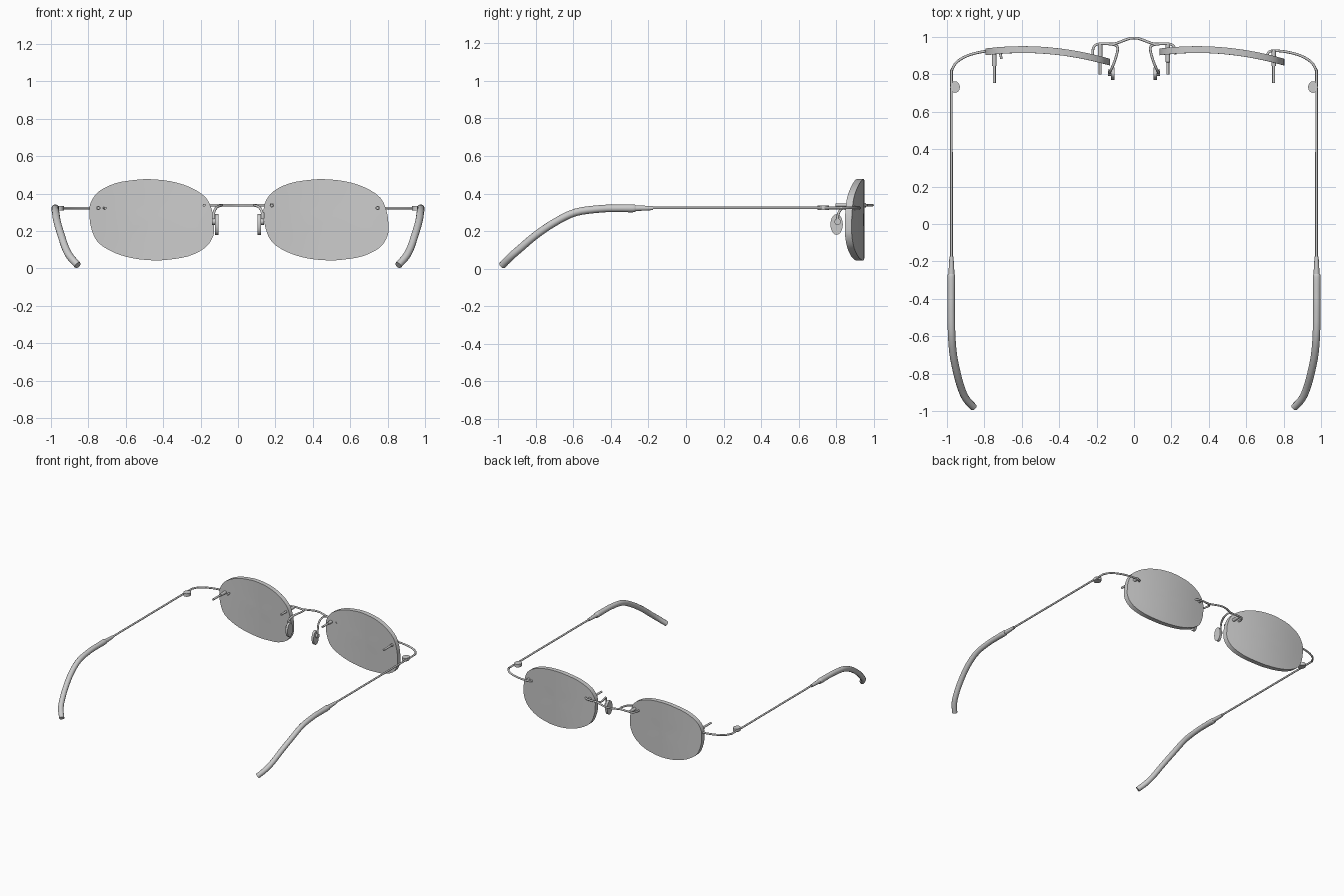
import bpy, bmesh, math
from mathutils import Vector

if "Cube" in bpy.data.objects:
    bpy.data.objects.remove(bpy.data.objects["Cube"])


def smooth_path(pts, n, cyclic=False):
    """Catmull-Rom interpolation through points of any dimension."""
    pts = [Vector(p) for p in pts]
    c, out = len(pts), []
    get = lambda i: pts[i % c] if cyclic else pts[max(0, min(c - 1, i))]
    for i in range(c if cyclic else c - 1):
        a, b, d, e = (get(i + k) for k in (-1, 0, 1, 2))
        for j in range(n):
            t = j / n
            out.append(0.5 * (2 * b + (d - a) * t + (2 * a - 5 * b + 4 * d - e) * t * t
                              + (3 * b - a - 3 * d + e) * t ** 3))
    return out if cyclic else out + [pts[-1]]


def activate(ob, angle=40):
    bpy.ops.object.select_all(action='DESELECT')
    ob.select_set(True)
    bpy.context.view_layer.objects.active = ob
    if ob.type == 'CURVE':
        bpy.ops.object.convert(target='MESH')
    bpy.ops.object.shade_smooth_by_angle(angle=math.radians(angle))


def tube(name, pts, n=4, res=3):
    """Round tube through (x, y, z, radius) points."""
    cu = bpy.data.curves.new(name, 'CURVE')
    cu.dimensions = '3D'
    cu.bevel_depth, cu.bevel_resolution, cu.use_fill_caps = 1.0, res, True
    path = smooth_path(pts, n) if n > 1 else [Vector(p) for p in pts]
    sp = cu.splines.new('POLY')
    sp.points.add(len(path) - 1)
    for p, q in zip(sp.points, path):
        p.co = (q[0], q[1], q[2], 1)
        p.radius = q[3]
    ob = bpy.data.objects.new(name, cu)
    bpy.context.collection.objects.link(ob)
    activate(ob)


def wire(name, pts, r=0.007):
    tube(name, [(*p, r) for p in pts])


def disc(name, loc, scale, rot=(0, 0, 0)):
    bpy.ops.mesh.primitive_cylinder_add(vertices=20, radius=1, depth=2, location=loc, rotation=rot)
    ob = bpy.context.object
    ob.name, ob.scale = name, scale
    activate(ob)


# lens: bowed slab with a rounded, slightly sheared outline
half = [(-.333, .03), (-.328, .088), (-.285, .150), (-.195, .195), (-.09, .213), (-.01, .217),
        (.10, .206), (.205, .174), (.29, .118), (.325, .04)]
outline = smooth_path(half + [(-u, -w) for u, w in half], 3, True)


def lens(name, cx):
    bm = bmesh.new()
    layers = []
    for off in (0, -0.036):
        at = lambda u, w: bm.verts.new((cx + u, .945 - .083 * u - .31 * u * u + off, .26 + w))
        rings = [[at(p[0] * k, p[1] * k) for p in outline] for k in (1, .75, .5, .25)]
        mid = at(0, 0)
        for i in range(len(outline)):
            j = (i + 1) % len(outline)
            for a, b in zip(rings, rings[1:]):
                bm.faces.new((a[i], a[j], b[j], b[i]))
            bm.faces.new((rings[-1][i], rings[-1][j], mid))
        layers.append(rings[0])
    f, b = layers
    for i in range(len(f)):
        j = (i + 1) % len(f)
        bm.faces.new((f[i], f[j], b[j], b[i]))
    bmesh.ops.recalc_face_normals(bm, faces=bm.faces)
    me = bpy.data.meshes.new(name)
    bm.to_mesh(me)
    bm.free()
    ob = bpy.data.objects.new(name, me)
    bpy.context.collection.objects.link(ob)
    activate(ob)


# the two lenses are identical copies, not mirrored
lens("lens_left", -.461)
lens("lens_right", .471)

# bridge wire with hooked ends
side = [(.03, .99, .338), (.07, .975, .338), (.11, .963, .338), (.17, .964, .338),
        (.205, .957, .338), (.219, .935, .338), (.221, .905, .338)]
wire("bridge", [(-x, y, z) for x, y, z in side[::-1]] + [(0, .994, .338)] + side)

for s, tag in ((-1, "left"), (1, "right")):
    # temple arm wrapping round to the lens, ending in a small hook
    wire("temple_arm_" + tag, [(s * x, y, .323) for x, y in (
        (.976, -.22), (.976, .3), (.976, .78), (.972, .825), (.945, .868), (.885, .902),
        (.81, .921), (.745, .926), (.718, .916), (.709, .882))])
    # metal sleeve
    tube("sleeve_" + tag, [(s * .976, -.175, .322, .011), (s * .976, -.245, .322, .015),
                           (s * .976, -.29, .321, .016)], n=1)
    # curved ear tip
    tube("ear_tip_" + tag, [(s * x, y, z, r) for x, y, z, r in (
        (.977, -.268, .321, .017), (.977, -.285, .321, .021), (.977, -.37, .321, .020),
        (.977, -.46, .318, .020), (.975, -.59, .299, .020), (.966, -.70, .246, .020),
        (.945, -.803, .176, .020), (.922, -.883, .108, .020), (.897, -.936, .062, .020),
        (.857, -.980, .017, .019))], res=4)
    # hinge knuckle
    disc("hinge_" + tag, (s * .957, .732, .323), (.026, .031, .012))
    # lens screws: wide collar, thinner shank
    for part, x, y0, y1, y2, z in (("outer", .747, .928, .845, .755, .323),
                                   ("inner", .181, .960, .865, .798, .338)):
        tube(f"{part}_screw_{tag}", [(s * x, y0, z, .012), (s * x, y1, z, .012),
                                     (s * x, y1 - .001, z, .008), (s * x, y2, z, .008)], n=1)
    # nose pad arm, mount and pad
    wire("pad_arm_" + tag, [(s * x, y, z) for x, y, z in (
        (.135, .962, .338), (.098, .956, .338), (.087, .935, .337), (.100, .88, .334),
        (.118, .835, .322), (.130, .812, .292), (.128, .808, .25))])
    disc("pad_mount_" + tag, (s * .128, .808, .250), (.017, .017, .010), (0, math.pi / 2, 0))
    disc("nose_pad_" + tag, (s * .114, .803, .235), (.055, .033, .009), (0, math.pi / 2, 0))
